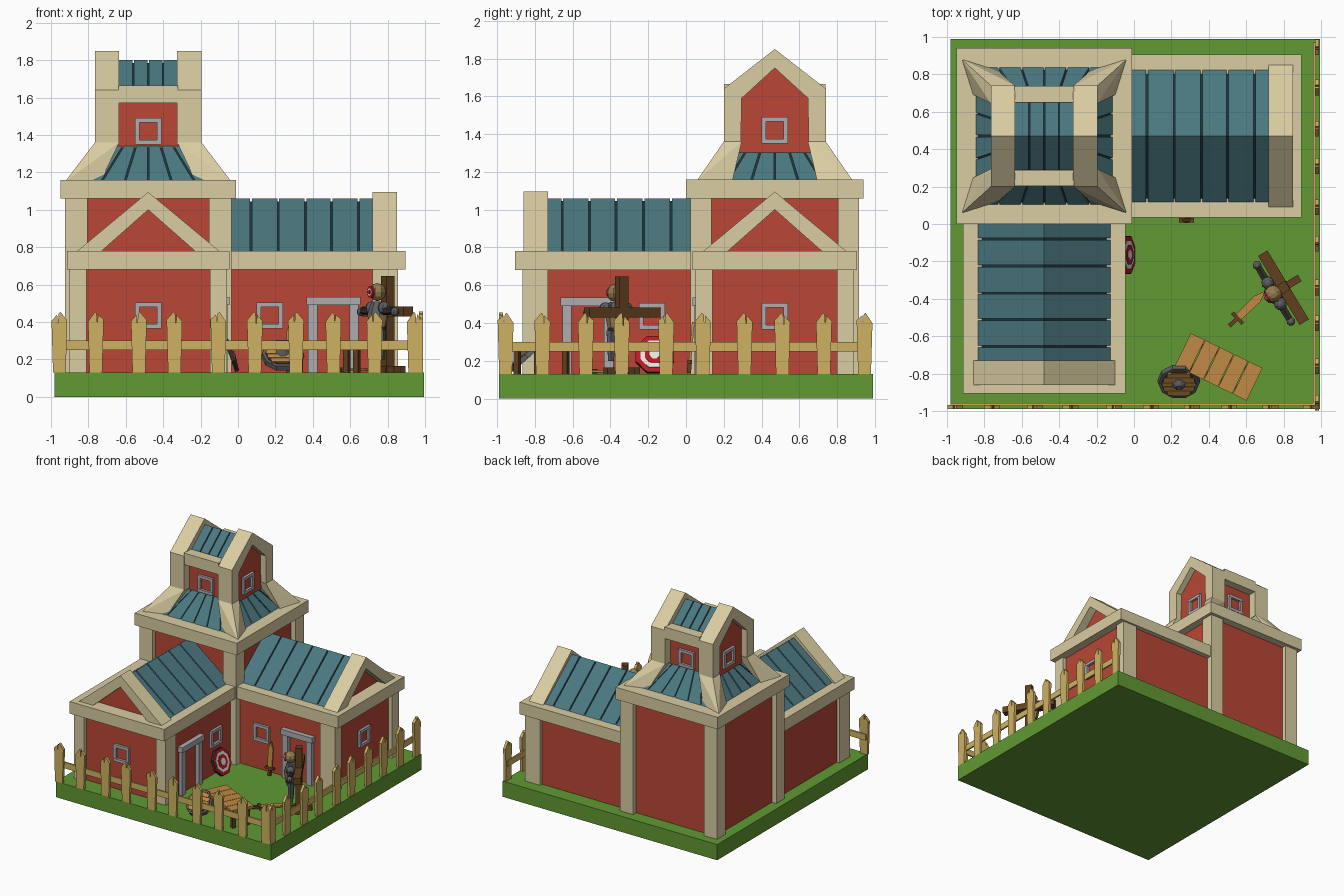
import bpy, bmesh, math, random
from mathutils import Matrix, Vector

if "Cube" in bpy.data.objects:
    bpy.data.objects.remove(bpy.data.objects["Cube"])
random.seed(4)
I = Matrix.Identity(4)
T = lambda x, y, z=0: Matrix.Translation((x, y, z))
R = lambda deg, ax='Z': Matrix.Rotation(math.radians(deg), 4, ax)

def mat(name, r, g, b):
    m = bpy.data.materials.new(name)
    m.diffuse_color = [(c / 255) ** 2.2 for c in (r, g, b)] + [1]
    m.use_nodes = True
    m.node_tree.nodes["Principled BSDF"].inputs["Base Color"].default_value = m.diffuse_color
    return m
GRASS, RED = mat("grass", 97, 152, 54), mat("red_paint", 184, 72, 56)
TAN, TEAL, DARK = mat("cream_trim", 217, 204, 161), mat("teal_roof", 76, 119, 127), mat("roof_seam", 32, 55, 62)
GREY, WOOD, BROWN = mat("light_grey", 172, 172, 176), mat("fence_wood", 206, 176, 98), mat("dark_wood", 98, 66, 36)
ORANGE, STEEL, WHITE = mat("orange_wood", 190, 137, 70), mat("steel", 92, 94, 98), mat("white", 230, 230, 225)
CRIMSON, STRAW, IRON = mat("crimson", 190, 30, 40), mat("straw", 150, 125, 80), mat("dark_iron", 55, 50, 47)

def finish(name, bm, m, M=I):
    bmesh.ops.transform(bm, matrix=M, verts=bm.verts)
    bmesh.ops.recalc_face_normals(bm, faces=bm.faces)
    me = bpy.data.meshes.new(name)
    bm.to_mesh(me); bm.free()
    me.materials.append(m)
    ob = bpy.data.objects.new(name, me)
    bpy.context.collection.objects.link(ob)
    return ob

def boxes(name, lst, m, M=I):
    """Each box: x0,x1,y0,y1,z0,z1"""
    bm = bmesh.new()
    for x0, x1, y0, y1, z0, z1 in lst:
        S = Matrix.Diagonal((x1 - x0, y1 - y0, z1 - z0, 1))
        bmesh.ops.create_cube(bm, size=1, matrix=T((x0 + x1) / 2, (y0 + y1) / 2, (z0 + z1) / 2) @ S)
    return finish(name, bm, m, M)

def prisms(name, profile, spans, m, M=I):
    """Profile in (y, z), extruded along x over each span"""
    bm = bmesh.new()
    for a, b in spans:
        f = bm.faces.new([bm.verts.new((a, y, z)) for y, z in profile])
        ext = bmesh.ops.extrude_face_region(bm, geom=[f])
        bmesh.ops.translate(bm, vec=(b - a, 0, 0), verts=[v for v in ext['geom'] if isinstance(v, bmesh.types.BMVert)])
    return finish(name, bm, m, M)

def hulls(name, groups, m, M=I):
    bm = bmesh.new()
    for pts in groups:
        bmesh.ops.convex_hull(bm, input=[bm.verts.new(p) for p in pts])
    return finish(name, bm, m, M)

def cone(name, r1, r2, z0, z1, n, m, M=I):
    bm = bmesh.new()
    bmesh.ops.create_cone(bm, cap_ends=True, segments=n, radius1=r1, radius2=r2, depth=z1 - z0,
                          matrix=T(0, 0, (z0 + z1) / 2) @ R(180 / n))
    return finish(name, bm, m, M)

def ball(name, r, m, M):
    bm = bmesh.new()
    bmesh.ops.create_uvsphere(bm, u_segments=8, v_segments=6, radius=r)
    return finish(name, bm, m, M)

def window(M, w=.07, t=.024):
    """Square frame in the xz plane, facing -y"""
    boxes("window_frame", [(-w, w, -.02, .015, s * (w - t / 2) - t / 2 - .0, s * (w - t / 2) + t / 2) for s in (-1, 1)]
          + [(s * (w - t / 2) - t / 2, s * (w - t / 2) + t / 2, -.018, .015, -w + t, w - t) for s in (-1, 1)], GREY, M)

G = .13
boxes("ground", [(-.98, .995, -.99, .99, 0, G)], GRASS)

# Tower, built around its own centre
C = T(-.48, .47)
boxes("tower_walls", [(-.405, .405, -.405, .405, G, 1.08)], RED, C)
boxes("tower_posts", [(min(a, b), max(a, b), min(c, d), max(c, d), G, 1.08)
      for a, b in ((-.445, -.325), (.325, .445)) for c, d in ((-.445, -.335), (.335, .445))], TAN, C)
boxes("tower_cornice", [(-.47, .47, -.47, .47, 1.06, 1.16)], TAN, C)

# Flared tower roof: dark core, separate planks, four corner ribs
def flare(z, d=0):
    return .375 - (z - 1.15) * .175 / .19 - d
hulls("tower_roof_core", [[(sx * flare(z, .012), sy * flare(z, .012), z) for z in (1.15, 1.35) for sx in (-1, 1) for sy in (-1, 1)]], DARK, C)
for k in range(4):
    planks = []
    for i in range(6):
        pts = []
        for z in (1.15, 1.35):
            h = flare(z)
            for e in (i, i + 1):
                x = (e / 3 - 1) * h + (.005 if e == i else -.005)
                pts += [(x, -h, z), (x, -h + .03, z)]
        planks.append(pts)
    hulls("tower_roof_planks", planks, TEAL, C @ R(90 * k))
hulls("corner_ribs", [[(sx * (.445 - u), sy * (.415 - v), z) for u, v, z in
      ((0, 0, 1.15), (.19, .06, 1.15), (.06, .19, 1.15), (.16, .145, 1.36), (.29, .145, 1.36), (.16, .24, 1.36), (.29, .24, 1.36))]
      for sx in (-1, 1) for sy in (-1, 1)], TAN, C)

# Cupola with its ridge along x
boxes("cupola_walls", [(-.235, .235, -.2, .2, 1.3, 1.6)], RED, C)
prisms("cupola_gables", [(-.2, 1.58), (.2, 1.58), (0, 1.77)], [(-.235, .235)], RED, C)
arch = [(-.27, 1.35), (-.27, 1.64), (0, 1.85), (.27, 1.64), (.27, 1.35), (.18, 1.35), (.175, 1.59), (0, 1.75), (-.175, 1.59), (-.18, 1.35)]
prisms("cupola_frames", arch, [(-.285, -.155), (.155, .285)], TAN, C)
boxes("cupola_eaves", [(-.16, .16, min(s * .18, s * .268), max(s * .18, s * .268), 1.57, 1.665) for s in (-1, 1)], TAN, C)
prisms("cupola_roof_core", [(-.19, 1.63), (.19, 1.63), (0, 1.785)], [(-.16, .16)], DARK, C)
prisms("cupola_roof_planks", [(-.2, 1.635), (.2, 1.635), (0, 1.80)], [(-.155, -.083), (-.075, -.004), (.004, .075), (.083, .155)], TEAL, C)
for k in range(4):
    window(C @ R(90 * k) @ T(0, -.2 if k % 2 == 0 else -.235, 1.42))

# Two mirrored wings: local x runs outward, local y across, +y is the yard side
FRONT = C @ Matrix(((0, 1, 0, 0), (-1, 0, 0, 0), (0, 0, 1, 0), (0, 0, 0, 1)))
SIDE = C @ Matrix.Diagonal((1, -1, 1, 1))
for n, W in (("front", FRONT), ("side", SIDE)):
    boxes(n + "_wing_walls", [(.35, 1.305, -.395, .395, G, .7)], RED, W)
    boxes(n + "_wing_posts", [(1.2, 1.335, -.42, -.33, G, .7), (1.2, 1.335, .33, .42, G, .7)], TAN, W)
    boxes(n + "_wing_cornice", [(.4, 1.375, -.435, .435, .68, .78)], TAN, W)
    prisms(n + "_wing_roof_core", [(-.345, .77), (.345, .77), (0, 1.045)], [(.4, 1.21)], DARK, W)
    edges = [.40, .55, .695, .84, .98, 1.125, 1.21]
    prisms(n + "_wing_roof_planks", [(-.36, .775), (.36, .775), (0, 1.06)],
           [(a + .005, b - .005) for a, b in zip(edges, edges[1:])], TEAL, W)
    prisms(n + "_gable_panel", [(-.3, .77), (.3, .77), (0, 1.04)], [(1.2, 1.26)], RED, W)
    prisms(n + "_gable_rafters", [(-.385, .775), (0, 1.095), (.385, .775), (.255, .775), (0, 1.0), (-.255, .775)], [(1.2, 1.33)], TAN, W)
    window(W @ T(.65, .395, .435) @ R(180))
    window(W @ T(1.305, 0, .435) @ R(90))
    boxes(n + "_door_frame", [(.855, .905, .38, .425, G, .5), (1.075, 1.125, .38, .425, G, .5), (.845, 1.135, .38, .435, .49, .535)], GREY, W)

# Picket fence along the front and right edges
for n, F in (("front", I), ("right", R(90))):
    boxes(n + "_fence_rail", [(-.98, .97, -.972, -.958, .25, .30)], WOOD, F)
    for c in (-.955, -.76, -.53, -.34, -.105, .09, .31, .51, .73, .945):
        j, s = random.uniform(-.008, .008), random.choice((-1, 1))
        prof = [(-.034, G), (.034, G), (.042, .41 + j), (.012, .44), (.008, .39 + j), (.004, .445), (-.005, .455), (-.042, .405 - j)]
        if s < 0:
            prof = [(-y, z) for y, z in prof]
        prisms(n + "_fence_picket", prof, [(.968, .99)], WOOD, F @ R(-90) @ T(0, c))

# Training dummy on a post
D = T(.80, -.34) @ R(-59)
boxes("dummy_post", [(-.028, .028, -.025, .025, G, .645)], BROWN, D)
boxes("dummy_beam", [(-.215, .215, -.03, .028, .43, .483)], BROWN, D)
boxes("dummy_feet", [(-.1, .1, -.02, .02, G, .165), (-.02, .02, -.1, .1, G, .165)], BROWN, D)
B = D @ T(0, -.06)
cone("dummy_waist", .035, .058, .33, .44, 8, STRAW, B)
cone("dummy_chest", .058, .035, .44, .51, 8, STEEL, B)
cone("dummy_belt", .045, .045, .355, .375, 8, IRON, B)
ball("dummy_head", .048, STRAW, B @ T(0, -.005, .56))
for r, d, m in ((.032, .045, CRIMSON), (.021, .049, WHITE), (.011, .053, CRIMSON)):
    cone("dummy_face_mark", r, r, 0, d, 8, m, B @ T(0, -.005, .56) @ R(90, 'X'))
for s in (-1, 1):
    ball("dummy_shoulder", .035, STEEL, B @ T(s * .065, 0, .475))
    cone("dummy_arm", .024, .02, .06, .16, 6, IRON, B @ T(0, 0, .46) @ R(s * 90, 'Y'))
    ball("dummy_hand", .024, STEEL, B @ T(s * .175, 0, .455))
    cone("dummy_leg", .018, .028, .2, .36, 6, STEEL, B @ T(s * .03, 0))

# Wooden swords: one leaning on the wall, one lying in the yard
def sword(M):
    prisms("sword_blade", [(-.02, .06), (.02, .06), (.022, .21), (0, .27), (-.022, .21)], [(-.007, .007)], ORANGE, M @ R(90))
    boxes("sword_hilt", [(-.04, .04, -.012, .012, .05, .07), (-.011, .011, -.011, .011, 0, .05)], BROWN, M)
sword(T(.28, .015, .135) @ R(-5, 'X'))
sword(T(.51, -.545, G + .015) @ R(-46) @ R(-90, 'X'))

# Round target leaning on the front wing
Q = T(-.03, -.165, .235) @ R(70, 'Y')
cone("target_back", .11, .11, -.02, 0, 8, IRON, Q)
for i, r in enumerate((.107, .082, .057, .03)):
    cone("target_ring", r, r, -.01, .003 + i * .003, 8, WHITE if i % 2 else CRIMSON, Q)

# Plank table with trestle legs
B = T(.455, -.765) @ R(-26)
boxes("table_boards", [(-.215 + i * .086, -.133 + i * .086, -.097, .097, .27, .292) for i in range(5)], ORANGE, B)
boxes("table_bars", [(-.2, .2, s * .06 - .012, s * .06 + .012, .252, .272) for s in (-1, 1)], BROWN, B)
boxes("table_legs", [(x - .015, x + .015, y - .015, y + .015, G, .26) for x in (-.17, .17) for y in (-.06, .06)], BROWN, B)

# Round shield leaning on the table
S = T(.24, -.845, .225) @ R(42, 'X')
cone("shield_rim", .115, .11, -.015, .012, 10, STEEL, S)
cone("shield_wood", .095, .093, 0, .018, 10, BROWN, S)
boxes("shield_slats", [(-w, w, y - .014, y + .014, .01, .022) for y, w in ((-.064, .06), (-.032, .08), (0, .088), (.032, .08), (.064, .06))], ORANGE, S)
cone("shield_boss", .04, .015, .018, .045, 8, STEEL, S)
